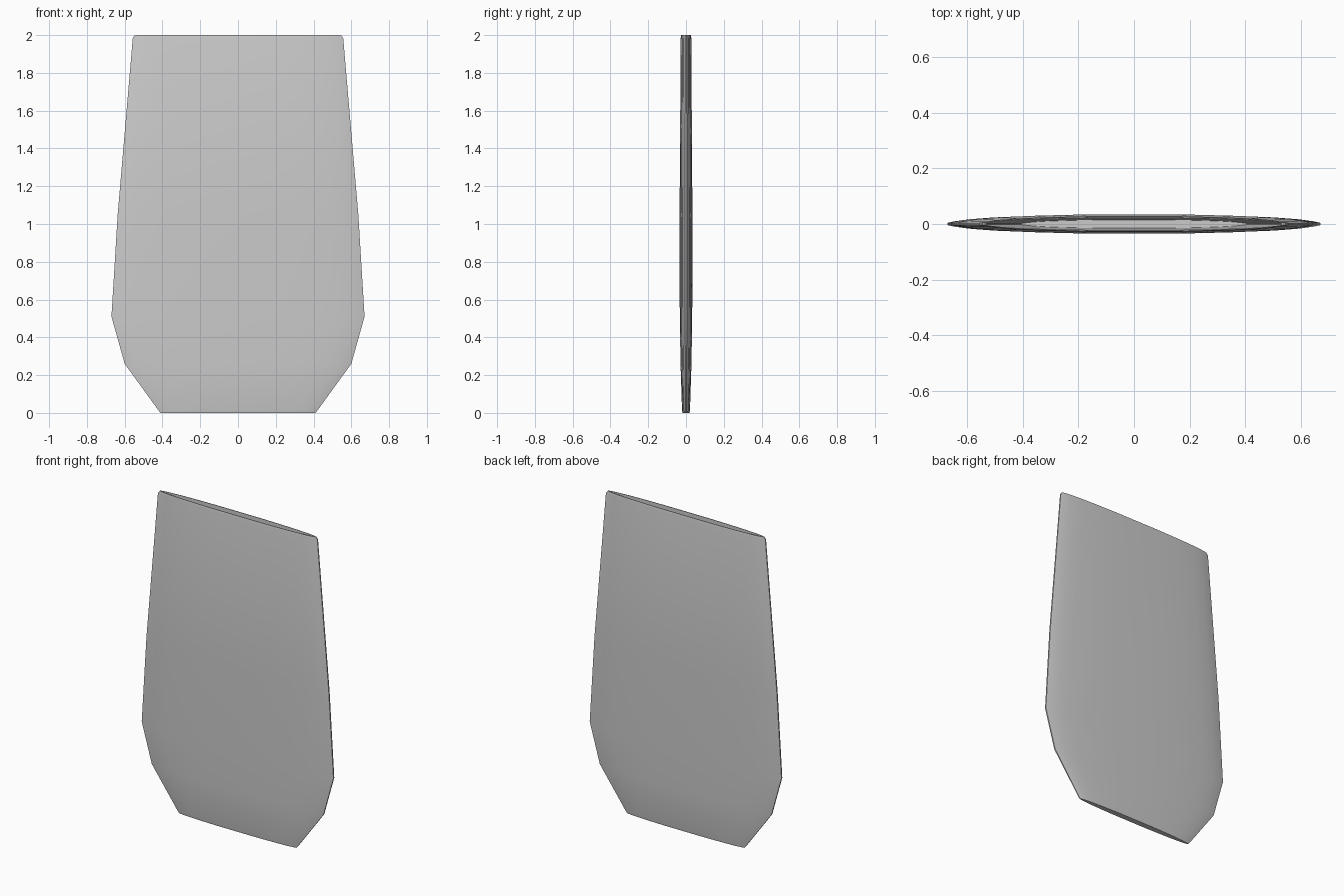
import bpy, bmesh

if "Cube" in bpy.data.objects:
    bpy.data.objects.remove(bpy.data.objects["Cube"])

# Half lens cross-section: (fraction of half width, fraction of half depth)
LENS = [(1, .13), (.96, .3), (.88, .52), (.75, .72), (.55, .88), (.3, 1)]


def section(w, d):
    quarter = [(u * w, v * d) for u, v in LENS]
    back = quarter + [(-x, y) for x, y in reversed(quarter)]
    return back + [(-x, -y) for x, y in back]


# Outer wall: (z, half width, half depth)
outer = [(0, .41, .018), (.012, .42, .021), (.26, .6, .029), (.51, .67, .033),
         (1.05, .637, .034), (1.985, .557, .028), (2.0, .545, .025)]

# Inner wall, going back down to the floor
inner = [(2.0, .535, .021), (1.05, .617, .028), (.51, .648, .027),
         (.26, .58, .023), (.02, .405, .015)]

# Open flat pouch body, lofted from the section rings
bm = bmesh.new()
rings = [[bm.verts.new((x, y, z)) for x, y in section(w, d)]
         for z, w, d in outer + inner]
n = len(rings[0])
for a, b in zip(rings, rings[1:]):
    for i in range(n):
        j = (i + 1) % n
        bm.faces.new((a[i], a[j], b[j], b[i]))
bm.faces.new(rings[0][::-1])   # underside
bm.faces.new(rings[-1])        # inside floor
bmesh.ops.recalc_face_normals(bm, faces=bm.faces)

mesh = bpy.data.meshes.new("flat_pouch")
bm.to_mesh(mesh)
bm.free()
pouch = bpy.data.objects.new("flat_pouch", mesh)
bpy.context.collection.objects.link(pouch)
bpy.context.view_layer.objects.active = pouch
pouch.select_set(True)
bpy.ops.object.shade_smooth_by_angle(angle=0.7)
